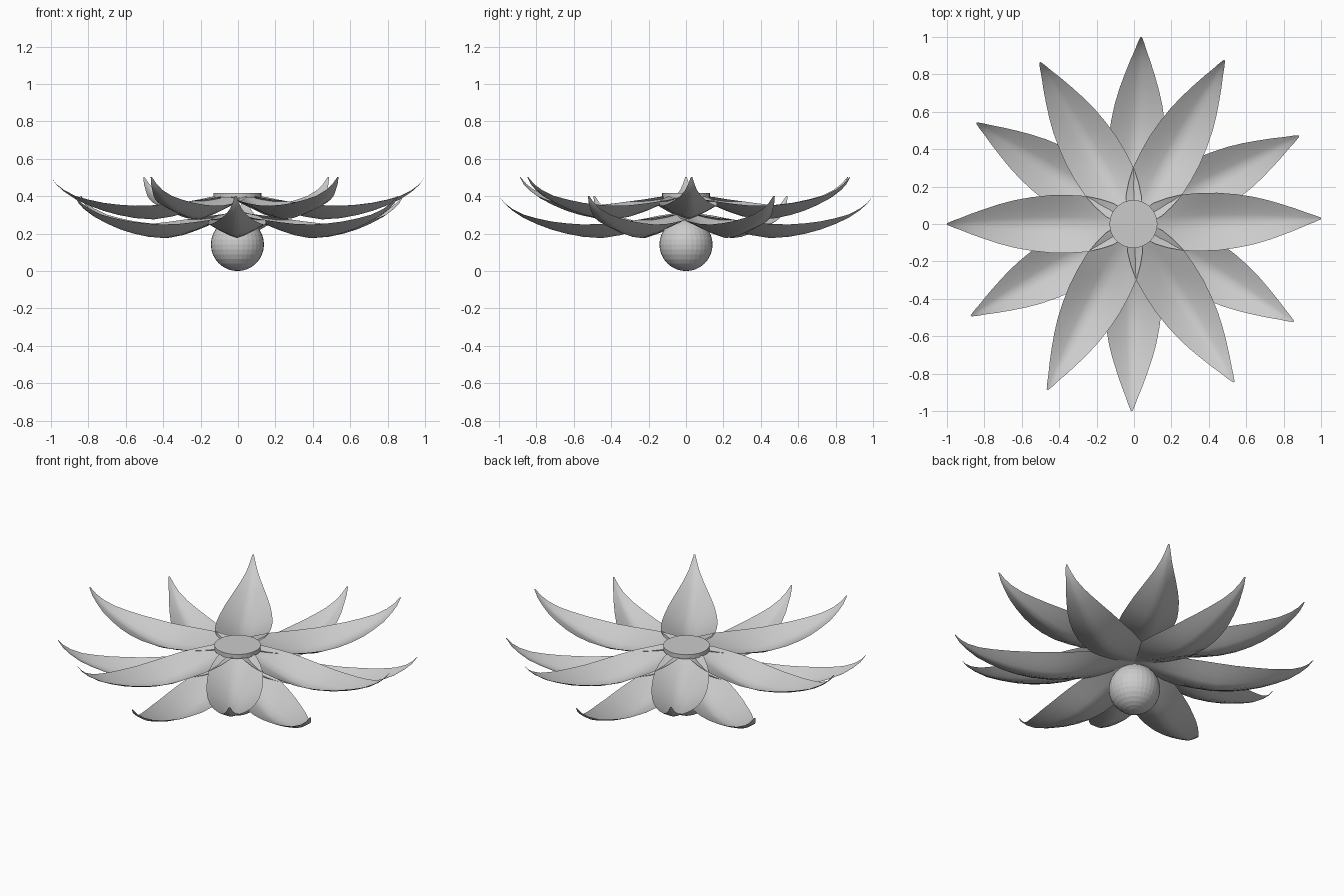
import bpy
from math import radians, cos, sin

if "Cube" in bpy.data.objects:
    bpy.data.objects.remove(bpy.data.objects["Cube"])

# Petal stations: distance from centre, keel height (above layer), half width, edge rise
STATIONS = [
    (0.00, 0.315, 0.030, 0.000), (0.05, 0.300, 0.075, 0.004),
    (0.11, 0.275, 0.110, 0.020), (0.18, 0.247, 0.133, 0.036),
    (0.26, 0.218, 0.150, 0.055), (0.35, 0.192, 0.155, 0.070),
    (0.45, 0.176, 0.154, 0.076), (0.55, 0.183, 0.143, 0.066),
    (0.64, 0.200, 0.127, 0.055), (0.72, 0.222, 0.106, 0.043),
    (0.80, 0.252, 0.080, 0.030), (0.87, 0.285, 0.055, 0.017),
    (0.93, 0.325, 0.031, 0.008), (0.97, 0.361, 0.017, 0.003),
    (1.00, 0.402, 0.004, 0.000),
]
ACROSS = 8


def smooth(obj, angle):
    bpy.ops.object.select_all(action='DESELECT')
    obj.select_set(True)
    bpy.context.view_layer.objects.active = obj
    bpy.ops.object.shade_smooth_by_angle(angle=radians(angle))


def petal(name, degrees, lift):
    c, s = cos(radians(degrees)), sin(radians(degrees))
    verts, faces = [], []
    for r, keel, half, rise in STATIONS:
        for j in range(ACROSS + 1):
            v = 2 * j / ACROSS - 1
            w = half * v
            verts.append((r * c - w * s, r * s + w * c,
                          keel + lift + rise * abs(v) ** 1.25))
    n = ACROSS + 1
    for i in range(len(STATIONS) - 1):
        for j in range(ACROSS):
            a = i * n + j
            faces.append((a, a + n, a + n + 1, a + 1))
    mesh = bpy.data.meshes.new(name)
    mesh.from_pydata(verts, [], faces)
    obj = bpy.data.objects.new(name, mesh)
    bpy.context.collection.objects.link(obj)
    smooth(obj, 40)


# Two staggered rings of six petals
for i, a in enumerate((1.7, 61.1, 120.2, 180, 242.4, 302.3)):
    petal(f"upper_petal_{i + 1}", a, 0.1)
for i, a in enumerate((28.1, 87.8, 147.3, 209.4, 269.3, 328.6)):
    petal(f"lower_petal_{i + 1}", a, 0.0)

# Flat disc at the heart of the flower
bpy.ops.mesh.primitive_cylinder_add(vertices=32, radius=0.128, depth=0.026,
                                    location=(-0.003, 0, 0.404))
bpy.context.object.name = "centre_disc"

# Ball under the petals
bpy.ops.mesh.primitive_uv_sphere_add(segments=32, ring_count=16, radius=0.142,
                                     location=(-0.003, 0, 0.142))
bpy.context.object.name = "base_ball"
